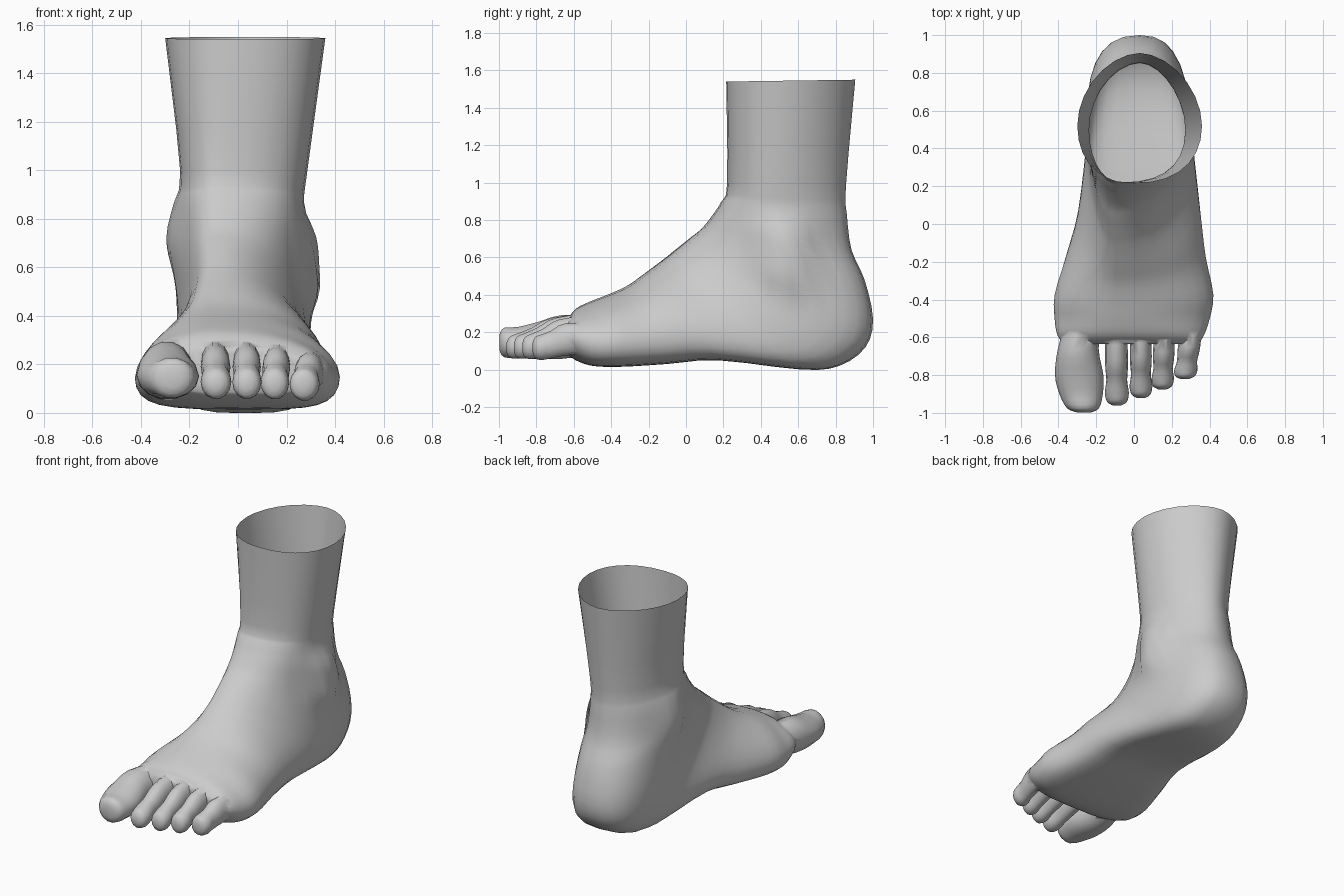
import bpy, bmesh
from math import sin, cos, pi, exp

if "Cube" in bpy.data.objects:
    bpy.data.objects.remove(bpy.data.objects["Cube"])


def spline(rows, steps):
    """Catmull-Rom through rows of parameters."""
    out = []
    for i in range(len(rows) - 1):
        a, b = rows[max(i - 1, 0)], rows[i]
        c, d = rows[i + 1], rows[min(i + 2, len(rows) - 1)]
        for s in range(steps):
            t = s / steps
            out.append([0.5 * (2 * q + (r - p) * t + (2 * p - 5 * q + 4 * r - w) * t * t
                               + (3 * q - p - 3 * r + w) * t ** 3)
                        for p, q, r, w in zip(a, b, c, d)])
    out.append(list(rows[-1]))
    return out


def loft(name, rings):
    """Closed skin through rings of equal point count, capped at both ends."""
    bm = bmesh.new()
    loops = [[bm.verts.new(p) for p in ring] for ring in rings]
    n = len(loops[0])
    for a, b in zip(loops, loops[1:]):
        for i in range(n):
            j = (i + 1) % n
            bm.faces.new((a[i], a[j], b[j], b[i]))
    bm.faces.new(loops[0])
    bm.faces.new(loops[-1])
    bmesh.ops.recalc_face_normals(bm, faces=bm.faces)
    me = bpy.data.meshes.new(name)
    bm.to_mesh(me)
    bm.free()
    ob = bpy.data.objects.new(name, me)
    bpy.context.collection.objects.link(ob)
    return ob


def foot_ring(row, n=28):
    """Section hung between an instep point and a heel/sole point."""
    fy, fz, by, bz, xl, xr = row
    ahead = max(0, 0.22 - fy)
    skew = min(0.62, 2.5 * ahead - 0.25) - 4 * max(0, -0.5 - fy)   # widest point moves to the sole
    square = max(0.55, 1.1 - 1.6 * ahead)                          # sole side gets flatter
    xf = -0.1 + 0.12 * max(0, fz - 0.7)                            # instep ridge
    xb = 0.03 + 0.06 * exp(-((by - 0.25) / 0.2) ** 2)              # raised inner arch
    pts = []
    for i in range(n):
        a = 2 * pi * i / n
        c = (1 - cos(a)) / 2
        t = c + skew * c * (1 - c)
        s = abs(sin(a)) ** (square if cos(a) < 0 else 0.9)
        cx = xf + (xb - xf) * t
        x = cx + ((xr if a < pi else xl) - cx) * s
        y, z = fy + (by - fy) * t, fz + (bz - fz) * t
        # ankle bones
        if x > 0.1:
            x += 0.06 * exp(-((y - 0.53) / 0.13) ** 4 - ((z - 0.61) / 0.19) ** 4)
        elif x < -0.12:
            x -= 0.055 * exp(-((y - 0.50) / 0.14) ** 2 - ((z - 0.72) / 0.16) ** 2)
        pts.append((x, y, z))
    return pts


# foot and leg: instep y, z | heel or sole y, z | left x, right x
SECTIONS = [
    (0.215, 1.54, 0.905, 1.55, -0.30, 0.36),
    (0.22, 1.00, 0.855, 0.98, -0.235, 0.285),
    (0.19, 0.90, 0.86, 0.83, -0.24, 0.27),
    (0.13, 0.81, 0.885, 0.64, -0.24, 0.27),
    (0.08, 0.75, 0.955, 0.48, -0.245, 0.275),
    (0.03, 0.71, 1.00, 0.27, -0.25, 0.285),
    (-0.02, 0.67, 0.96, 0.12, -0.25, 0.295),
    (-0.07, 0.63, 0.82, 0.02, -0.25, 0.305),
    (-0.12, 0.59, 0.62, 0.00, -0.255, 0.315),
    (-0.24, 0.50, 0.17, 0.05, -0.30, 0.355),
    (-0.32, 0.445, -0.10, 0.03, -0.36, 0.38),
    (-0.42, 0.40, -0.35, 0.015, -0.42, 0.42),
    (-0.51, 0.365, -0.50, 0.02, -0.42, 0.40),
    (-0.59, 0.325, -0.59, 0.05, -0.405, 0.37),
    (-0.635, 0.265, -0.635, 0.085, -0.37, 0.34),
]
foot = loft("foot", [foot_ring(r) for r in spline(SECTIONS, 3)])


def toe(name, rows):
    """Rounded toe: rows of x, y, z, half width, half height."""
    angles = [2 * pi * i / 14 for i in range(14)]
    rings = [[(x + w * cos(a), y, z + h * sin(a)) for a in angles]
             for x, y, z, w, h in spline(rows, 3)]
    return loft(name, rings)


toes = [toe("big_toe", [
    (-0.26, -0.48, 0.18, 0.09, 0.10), (-0.295, -0.66, 0.175, 0.108, 0.12),
    (-0.29, -0.80, 0.155, 0.128, 0.10), (-0.28, -0.90, 0.145, 0.115, 0.085),
    (-0.27, -0.975, 0.145, 0.085, 0.08), (-0.265, -0.998, 0.145, 0.035, 0.04)])]

# small toes: base x, tip x, tip y, half width, drop of the knuckle
SMALL = [(-0.095, -0.09, -0.96, 0.060, 0.0), (0.035, 0.037, -0.92, 0.057, 0.0),
         (0.165, 0.15, -0.875, 0.056, 0.015), (0.315, 0.268, -0.82, 0.058, 0.06)]
# along a small toe: position, height, width factor, half height
SHAPE = [(0, 0.23, 0.9, 0.08), (0.5, 0.19, 1.02, 0.088), (0.72, 0.15, 0.92, 0.075),
         (0.86, 0.128, 1.06, 0.07), (0.96, 0.12, 0.88, 0.058), (1, 0.118, 0.4, 0.025)]
for n, (x0, x1, tip, w, drop) in enumerate(SMALL):
    toes.append(toe(f"small_toe_{n + 1}", [
        (x0 + (x1 - x0) * u, -0.48 + (tip + 0.48) * u, z - drop * (1 - u), w * s, h)
        for u, z, s, h in SHAPE]))

# weld the toes into the foot
bpy.context.view_layer.objects.active = foot
foot.select_set(True)
for t in toes:
    m = foot.modifiers.new("weld", 'BOOLEAN')
    m.operation, m.solver, m.object = 'UNION', 'EXACT', t
    bpy.ops.object.modifier_apply(modifier=m.name)
    bpy.data.objects.remove(t)

# open the top of the leg
bm = bmesh.new()
bm.from_mesh(foot.data)
top = [f for f in bm.faces if f.normal.z > 0.9 and f.calc_center_median().z > 1.5]
bmesh.ops.delete(bm, geom=top, context='FACES')
bm.to_mesh(foot.data)
bm.free()
bpy.ops.object.shade_smooth_by_angle(angle=pi / 3)
